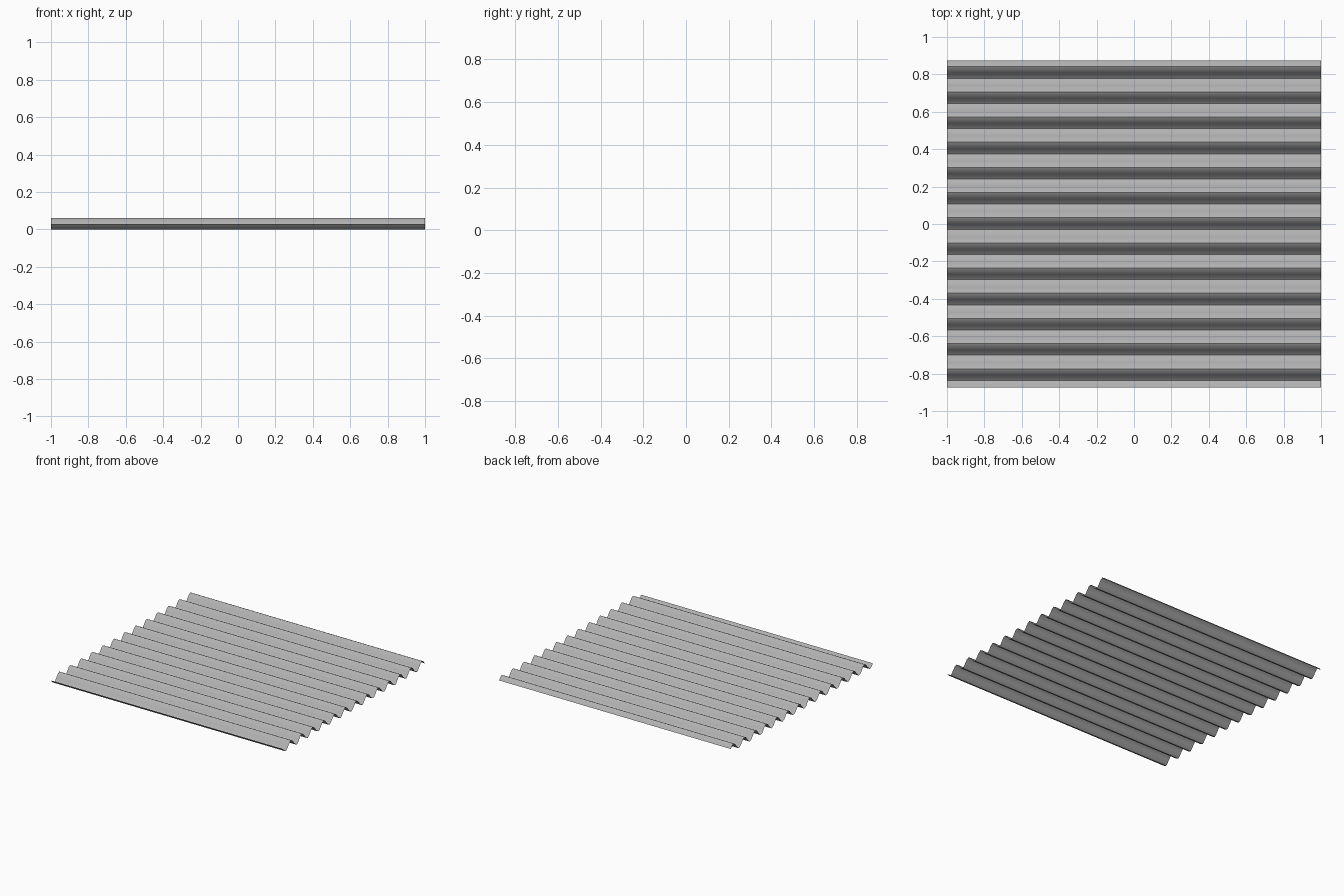
import bpy, bmesh, math

if "Cube" in bpy.data.objects:
    bpy.data.objects.remove(bpy.data.objects["Cube"])

LENGTH, DEPTH, HEIGHT = 2.0, 1.75, 0.06
WAVES, STEPS = 13, 8          # ridges across the sheet, facets per ridge

# Corrugated sheet: one wavy open profile swept along x (no thickness)
bm = bmesh.new()
rows = []
for i in range(WAVES * STEPS + 1):
    y = -DEPTH / 2 + DEPTH * i / (WAVES * STEPS)
    if i % STEPS == 2:        # valley line sits slightly towards the back
        y += 0.005
    z = HEIGHT / 2 * (1 - math.sin(2 * math.pi * i / STEPS))
    rows.append([bm.verts.new((x, y, z)) for x in (-LENGTH / 2, LENGTH / 2)])
for (a, b), (d, c) in zip(rows, rows[1:]):
    bm.faces.new((a, b, c, d))

mesh = bpy.data.meshes.new("corrugated_sheet")
bm.to_mesh(mesh)
bm.free()
sheet = bpy.data.objects.new("corrugated_sheet", mesh)
bpy.context.collection.objects.link(sheet)

# Darker grey metal
metal = bpy.data.materials.new("dark_grey_metal")
metal.diffuse_color = (0.44, 0.44, 0.44, 1)
metal.use_nodes = True
metal.node_tree.nodes["Principled BSDF"].inputs["Base Color"].default_value = metal.diffuse_color
mesh.materials.append(metal)

# Smooth slopes, sharp valley and crest lines
bpy.context.view_layer.objects.active = sheet
sheet.select_set(True)
bpy.ops.object.shade_smooth_by_angle(angle=math.radians(30))
